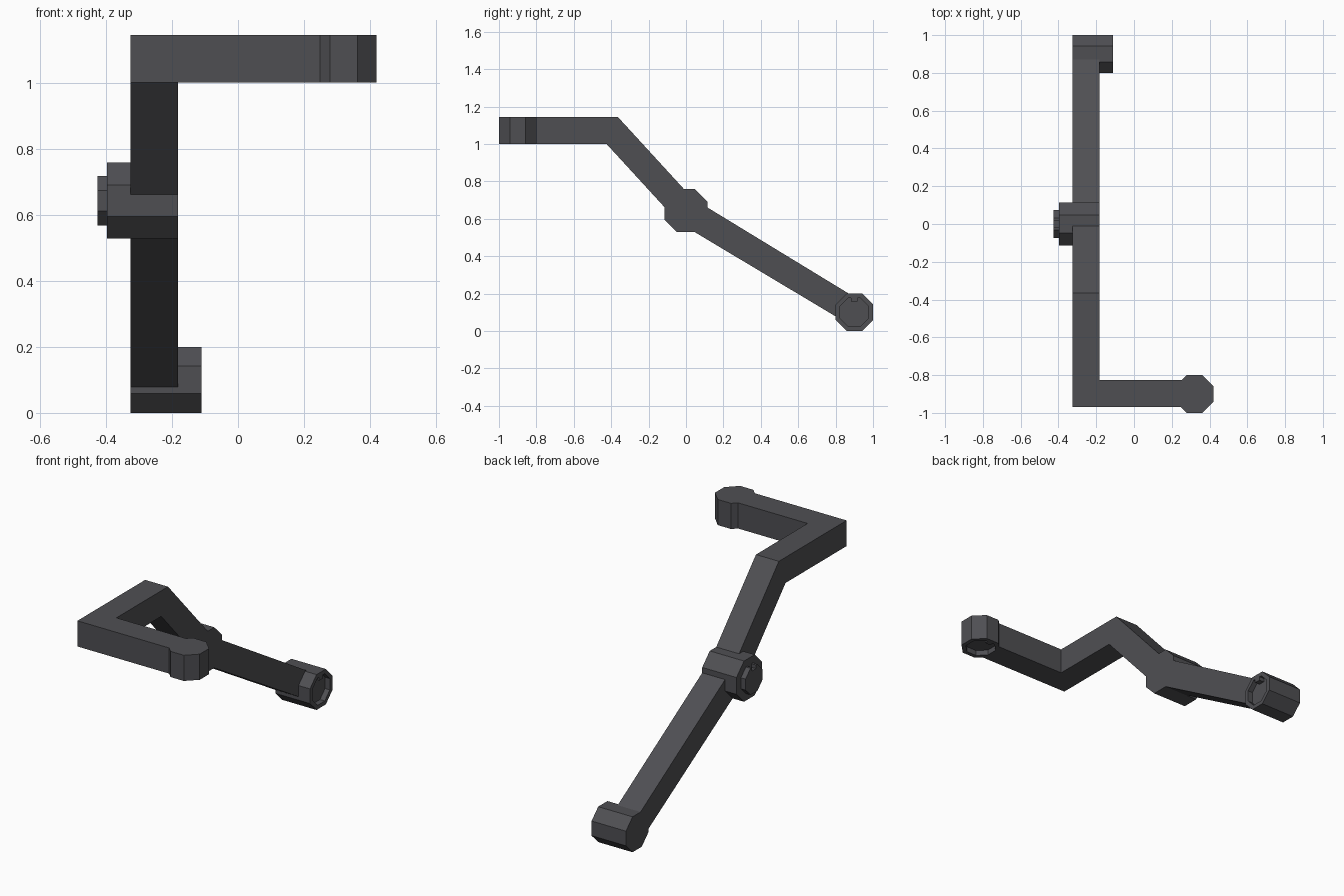
import bpy, bmesh, math

cube = bpy.data.objects.get("Cube")
if cube:
    bpy.data.objects.remove(cube, do_unlink=True)

# One dark grey finish for every part
metal = bpy.data.materials.new("dark grey metal")
metal.use_nodes = True
colour = (0.078, 0.078, 0.086, 1)
metal.diffuse_color = colour
metal.node_tree.nodes["Principled BSDF"].inputs["Base Color"].default_value = colour


def prism(name, points, axis, low, high):
    """Extrude a flat outline along x (outline in y, z) or z (outline in x, y)."""
    bm = bmesh.new()
    place = (lambda a, b: (low, a, b)) if axis == "x" else (lambda a, b: (a, b, low))
    face = bm.faces.new([bm.verts.new(place(a, b)) for a, b in points])
    top = bmesh.ops.extrude_face_region(bm, geom=[face])["geom"]
    shift = (high - low, 0, 0) if axis == "x" else (0, 0, high - low)
    bmesh.ops.translate(bm, vec=shift, verts=[v for v in top if isinstance(v, bmesh.types.BMVert)])
    bmesh.ops.recalc_face_normals(bm, faces=bm.faces)
    mesh = bpy.data.meshes.new(name)
    bm.to_mesh(mesh)
    bm.free()
    mesh.materials.append(metal)
    obj = bpy.data.objects.new(name, mesh)
    bpy.context.collection.objects.link(obj)
    return obj


def octagon(centre, r):
    """Octagon with flat sides at distance r, starting right of the top side."""
    long = r / math.cos(math.pi / 8)
    angles = [math.pi * (3 - 2 * i) / 8 for i in range(8)]
    return [(centre[0] + long * math.cos(a), centre[1] + long * math.sin(a)) for a in angles]


def keyed(centre, r):
    """Octagon with a small key slot in its top side."""
    y, z = centre
    w, d = 0.018, 0.02
    slot = [(y - w, z + r), (y - w, z + r - d), (y + w, z + r - d), (y + w, z + r)]
    return octagon(centre, r) + slot


def cut(obj, cutter):
    """Sink the cutter's shape into the object, then discard the cutter."""
    cutter.hide_render = True
    mod = obj.modifiers.new("socket", "BOOLEAN")
    mod.object = cutter
    mod.solver = "EXACT"
    bpy.context.view_layer.objects.active = obj
    bpy.ops.object.modifier_apply(modifier=mod.name)
    bpy.data.objects.remove(cutter, do_unlink=True)


OUT, IN = -0.325, -0.182       # sides of the arms
LOW, TOP = 1.0, 1.145          # bottom and top of the level bar
pivot, tail, head = (0, 0.643), (0.9, 0.1), (0.32, -0.9)
po, to, ho = octagon(pivot, 0.115), octagon(tail, 0.1), octagon(head, 0.1)

# Central pivot and its keyed stub
prism("pivot_hub", po, "x", -0.396, IN)
prism("pivot_stub", keyed(pivot, 0.075), "x", -0.425, -0.396)

# Bent upper arm, ending against the pivot
prism("upper_arm", [(-0.97, LOW), (-0.425, LOW), (-0.115, 0.662), po[6], po[7],
                    (-0.01, 0.758), (-0.365, TOP), (-0.97, TOP)], "x", OUT, IN)

# Sloping lower arm between the pivot and the rear hub
prism("lower_arm", [(0.115, 0.66), po[2], po[3], (0.8, 0.078), to[6], to[7],
                    (0.87, 0.2)], "x", OUT, IN)

# Level cross bar reaching to the front hub
prism("cross_bar", [(IN, -0.97), (0.249, -0.97), ho[5], ho[6],
                    (0.254, -0.826), (IN, -0.826)], "z", LOW, TOP)

# End hubs with keyed sockets
rear = prism("rear_hub", to, "x", OUT, -0.11)
cut(rear, prism("rear_cutter", keyed(tail, 0.077), "x", -0.14, -0.08))
front = prism("front_hub", ho, "z", LOW, TOP)
cut(front, prism("front_cutter", keyed(head, 0.077), "z", LOW - 0.03, LOW + 0.03))
